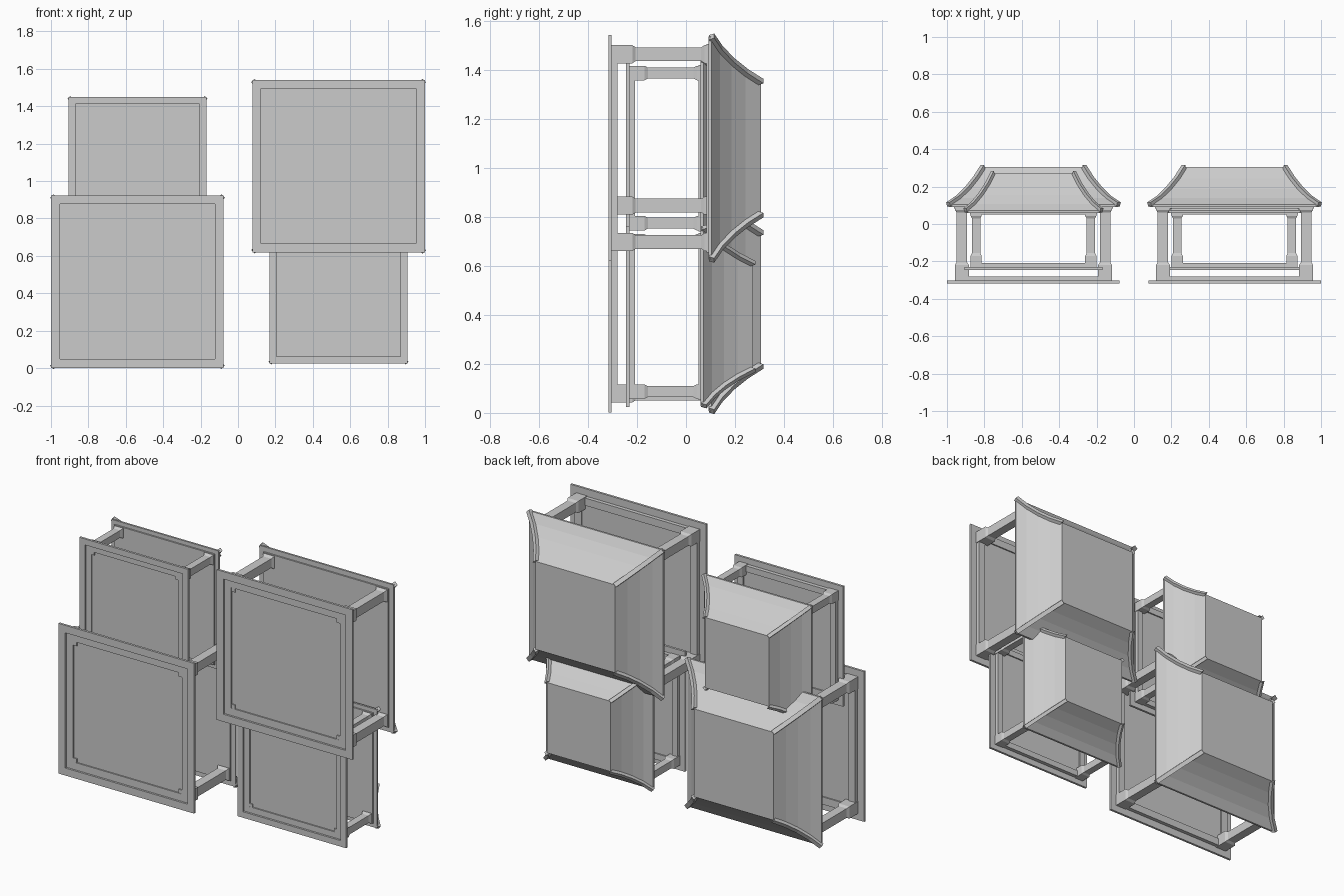
import bpy, bmesh
from mathutils import Vector

if "Cube" in bpy.data.objects:
    bpy.data.objects.remove(bpy.data.objects["Cube"])

stone = bpy.data.materials.new("stone_grey")
stone.diffuse_color = (0.6, 0.6, 0.6, 1)
stone.use_nodes = True
stone.node_tree.nodes["Principled BSDF"].inputs["Base Color"].default_value = stone.diffuse_color


def finish(bm, name):
    bmesh.ops.recalc_face_normals(bm, faces=bm.faces[:])
    me = bpy.data.meshes.new(name)
    bm.to_mesh(me)
    bm.free()
    me.materials.append(stone)
    ob = bpy.data.objects.new(name, me)
    bpy.context.collection.objects.link(ob)
    return ob


def loft(bm, rings):
    """Bridge rings of points and cap both ends."""
    vs = [[bm.verts.new(p) for p in r] for r in rings]
    n = len(vs[0])
    for a, b in zip(vs, vs[1:]):
        for i in range(n):
            j = (i + 1) % n
            bm.faces.new((a[i], a[j], b[j], b[i]))
    bm.faces.new(vs[0])
    bm.faces.new(vs[-1])


def square(cx, cz, h, y):
    return [(cx + a * h, y, cz + b * h) for a, b in ((-1, -1), (1, -1), (1, 1), (-1, 1))]


def stack(name, cx, cz, profile):
    """Square solid along y from (half width, y) pairs."""
    bm = bmesh.new()
    loft(bm, [square(cx, cz, h, y) for h, y in profile])
    return finish(bm, name)


def pavilion(tag, cx, cz, s, base, eave, foot):
    # base plate with a raised curb, recessed in two steps underneath
    prof = [(.370, .020), (.370, .012), (.415, .012), (.415, 0), (.461, 0),
            (.461, .014), (.416, .014), (.416, .037), (.370, .037), (.370, .029)]
    stack(tag + "_base", cx, cz, [(h * s, base + y) for h, y in prof])

    # four corner posts: wide foot, slim shaft, flared capital
    bm = bmesh.new()
    o = .383 * s
    post = [(.037, base + .013), (.037, base + foot), (.028, base + foot + .014),
            (.028, eave - .030), (.037, eave - .016), (.037, eave - .008)]
    for a in (-1, 1):
        for b in (-1, 1):
            loft(bm, [square(cx + a * o, cz + b * o, h * s, y) for h, y in post])
    finish(bm, tag + "_posts")

    # swept hip roof with stepped soffit and flat top
    curve = [(.455, .012), (.405, .046), (.355, .094), (.31, .150), (.27, .213)]
    roof = [(.425, -.009), (.425, 0), (.455, 0)] + curve
    stack(tag + "_roof", cx, cz, [(h * s, eave + y) for h, y in roof])

    # square ridge caps running down the four hips
    bm = bmesh.new()
    for a in (-1, 1):
        for b in (-1, 1):
            diag = Vector((a, 0, b)).normalized()
            side = Vector((-b, 0, a)).normalized() * .013 * s
            up = (diag * .4 + Vector((0, 1, 0))).normalized() * .012
            rings = []
            for h, y in curve:
                p = Vector((cx + a * h * s, eave + y, cz + b * h * s))
                rings.append([p - side - up, p + side - up, p + side + up, p - side + up])
            loft(bm, rings)
    finish(bm, tag + "_ridge_caps")


X = .5375
pavilion("large_left", -X, .4625, 1, -.317, .092, .098)
pavilion("large_right", X, 1.08, 1, -.317, .092, .098)
pavilion("small_left", -X, 1.08, .8, -.245, .060, .075)
pavilion("small_right", X, .393, .8, -.245, .060, .075)
